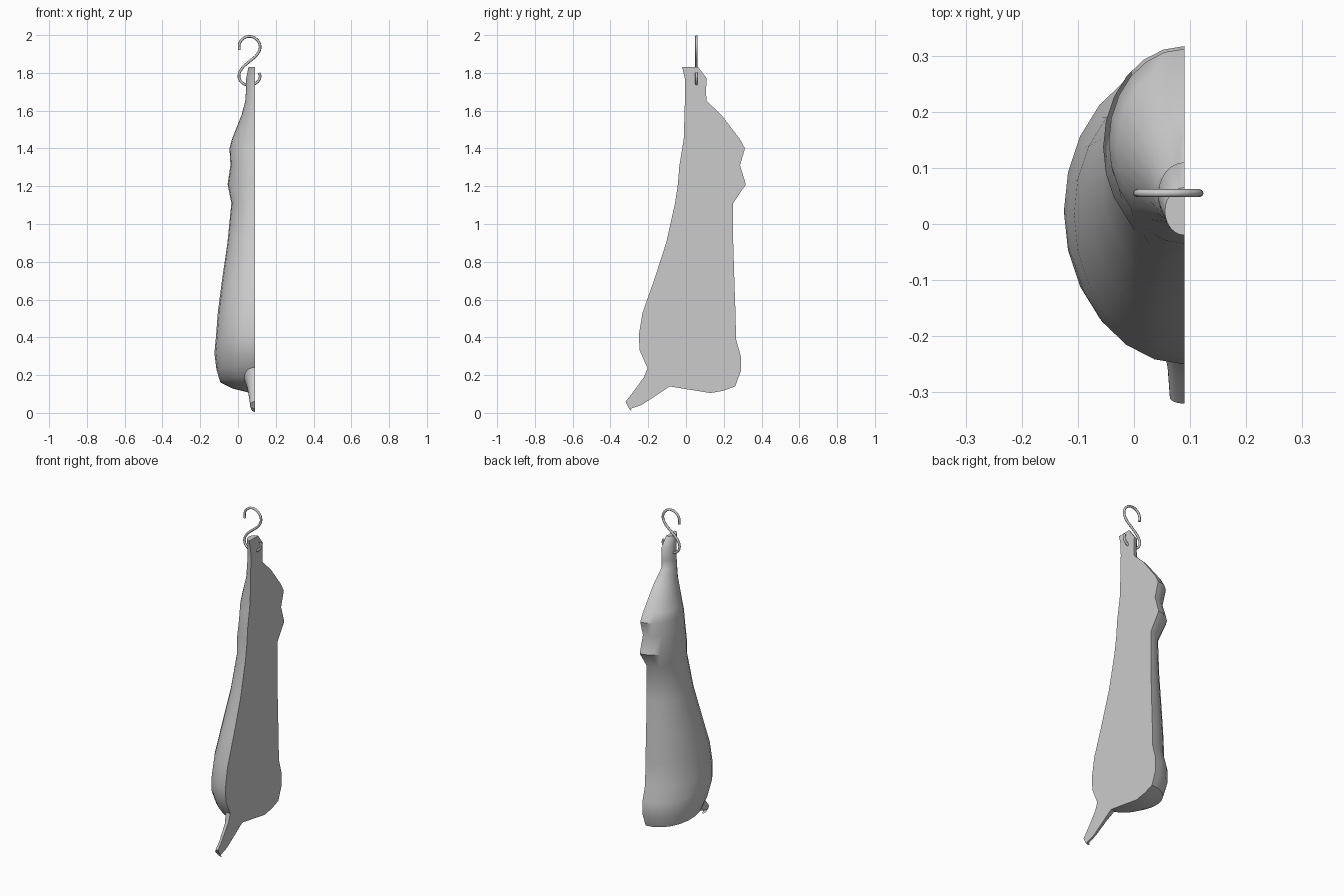
import bpy, bmesh, math

FLAT_X = 0.09   # plane of the cut side
SEGS = 12


def material(name, value):
    m = bpy.data.materials.new(name)
    m.diffuse_color = (value, value, value, 1)
    return m


GREY = material("light grey", 0.6)


def half_loft(name, rings):
    """Loft half ellipses; each ring is (y0, z0, y1, z1, depth)."""
    bm = bmesh.new()
    loops = []
    for y0, z0, y1, z1, depth in rings:
        loop = []
        for i in range(SEGS + 1):
            a = math.pi * i / SEGS
            t = (1 - math.cos(a)) / 2
            loop.append(bm.verts.new((FLAT_X - depth * math.sin(a),
                                      y0 + (y1 - y0) * t, z0 + (z1 - z0) * t)))
        loops.append(loop)
    n = SEGS + 1
    for a, b in zip(loops, loops[1:]):
        for i in range(n):
            j = (i + 1) % n
            bm.faces.new((a[i], a[j], b[j], b[i]))
    bm.faces.new(loops[0])
    bm.faces.new(loops[-1])
    bmesh.ops.recalc_face_normals(bm, faces=bm.faces)
    me = bpy.data.meshes.new(name)
    bm.to_mesh(me)
    bm.free()
    ob = bpy.data.objects.new(name, me)
    bpy.context.collection.objects.link(ob)
    me.materials.append(GREY)
    bpy.ops.object.select_all(action='DESELECT')
    ob.select_set(True)
    bpy.context.view_layer.objects.active = ob
    bpy.ops.object.shade_smooth_by_angle(angle=math.radians(40))
    return ob


# Hanging half body, from the shank down to the rounded shoulder
half_loft("half_carcass", [
    (-0.020, 1.83, 0.065, 1.83, 0.035),
    (-0.006, 1.77, 0.110, 1.77, 0.047),
    (-0.005, 1.70, 0.105, 1.70, 0.048),
    (-0.006, 1.65, 0.110, 1.65, 0.052),
    (-0.008, 1.58, 0.185, 1.58, 0.070),
    (-0.012, 1.45, 0.285, 1.45, 0.122),
    (-0.020, 1.40, 0.312, 1.40, 0.135),
    (-0.035, 1.31, 0.286, 1.31, 0.130),
    (-0.043, 1.21, 0.317, 1.21, 0.145),
    (-0.058, 1.11, 0.250, 1.11, 0.125),
    (-0.105, 0.90, 0.250, 0.90, 0.146),
    (-0.170, 0.70, 0.256, 0.70, 0.175),
    (-0.230, 0.53, 0.262, 0.53, 0.197),
    (-0.250, 0.41, 0.265, 0.39, 0.207),
    (-0.245, 0.33, 0.290, 0.30, 0.215),
    (-0.205, 0.24, 0.290, 0.22, 0.204),
    (-0.165, 0.19, 0.260, 0.14, 0.185),
    (-0.125, 0.155, 0.200, 0.118, 0.130),
    (-0.085, 0.14, 0.130, 0.105, 0.060),
])

# Foreleg stub
half_loft("foreleg", [
    (-0.200, 0.270, -0.060, 0.150, 0.075),
    (-0.205, 0.235, -0.090, 0.138, 0.058),
    (-0.222, 0.190, -0.150, 0.098, 0.042),
    (-0.280, 0.110, -0.235, 0.042, 0.030),
    (-0.320, 0.060, -0.300, 0.020, 0.026),
    (-0.315, 0.052, -0.285, 0.005, 0.022),
])

# S-shaped hook through the shank
path = [(0.007, 1.92), (0.008, 1.955), (0.028, 1.982), (0.06, 1.993),
        (0.098, 1.978), (0.117, 1.94), (0.103, 1.90), (0.06, 1.86),
        (0.022, 1.825), (0.005, 1.785), (0.018, 1.752), (0.06, 1.735),
        (0.10, 1.75), (0.117, 1.78), (0.112, 1.80)]
cu = bpy.data.curves.new("hook_path", 'CURVE')
cu.dimensions = '3D'
cu.bevel_depth = 0.007
cu.bevel_resolution = 2
cu.resolution_u = 4
cu.use_fill_caps = True
sp = cu.splines.new('BEZIER')
sp.bezier_points.add(len(path) - 1)
for p, (x, z) in zip(sp.bezier_points, path):
    p.co = (x, 0.055, z)
    p.handle_left_type = p.handle_right_type = 'AUTO'
cu.materials.append(GREY)
hook = bpy.data.objects.new("hook", cu)
bpy.context.collection.objects.link(hook)
